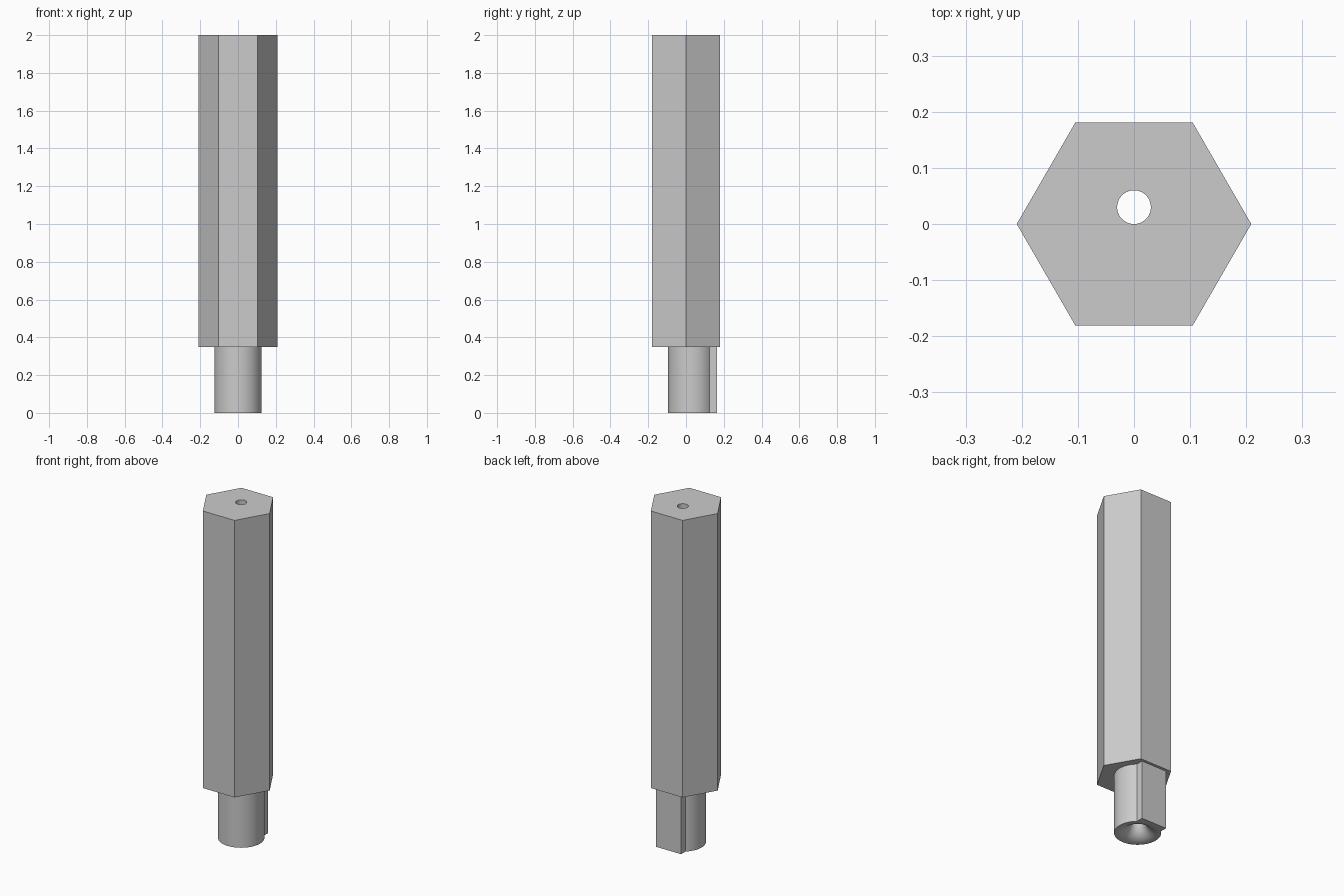
import bpy, bmesh, math

if "Cube" in bpy.data.objects:
    bpy.data.objects.remove(bpy.data.objects["Cube"])

steel = bpy.data.materials.new("grey steel")
steel.diffuse_color = (0.6, 0.6, 0.6, 1)
steel.use_nodes = True
steel.node_tree.nodes["Principled BSDF"].inputs["Base Color"].default_value = steel.diffuse_color

CY = 0.03       # bore and stem are offset towards the back
STEP = 0.35     # height where the hex shaft starts


def make_object(name, bm):
    bmesh.ops.recalc_face_normals(bm, faces=bm.faces[:])
    me = bpy.data.meshes.new(name)
    bm.to_mesh(me)
    bm.free()
    ob = bpy.data.objects.new(name, me)
    bpy.context.collection.objects.link(ob)
    me.materials.append(steel)
    return ob


def prism(name, outline, z0, z1):
    bm = bmesh.new()
    face = bm.faces.new([bm.verts.new((x, y, z0)) for x, y in outline])
    ext = bmesh.ops.extrude_face_region(bm, geom=[face], use_keep_orig=True)
    for v in ext["geom"]:
        if isinstance(v, bmesh.types.BMVert):
            v.co.z = z1
    return make_object(name, bm)


def lathe(name, profile, n=64):
    bm = bmesh.new()
    rings = [[bm.verts.new((r * math.cos(2 * math.pi * i / n),
                            CY + r * math.sin(2 * math.pi * i / n), z))
              for i in range(n)] for r, z in profile]
    for a, b in zip(rings, rings[1:]):
        for i in range(n):
            j = (i + 1) % n
            bm.faces.new((a[i], a[j], b[j], b[i]))
    bm.faces.new(rings[0])
    bm.faces.new(rings[-1])
    return make_object(name, bm)


# Hexagonal shaft
hexagon = [(0.209 * math.cos(math.radians(60 * i)),
            0.209 * math.sin(math.radians(60 * i))) for i in range(6)]
shaft = prism("hex_shaft", hexagon, STEP, 2.0)

# Round stem with a rectangular key on its back
R, KEY_X, KEY_Y = 0.125, 0.083, 0.165
a0 = math.pi - math.acos(KEY_X / R)
a1 = 2 * math.pi + math.acos(KEY_X / R)
outline = [(R * math.cos(a0 + (a1 - a0) * i / 56),
            CY + R * math.sin(a0 + (a1 - a0) * i / 56)) for i in range(57)]
outline += [(KEY_X, KEY_Y), (-KEY_X, KEY_Y)]
stem = prism("keyed_stem", outline, 0.0, STEP)

# Bore cutter: flared mouth at the bottom, straight hole to the top
MOUTH, HOLE, DEPTH = 0.118, 0.03, 0.10
profile = [(MOUTH, -0.05)]
for i in range(13):
    t = math.pi / 2 * i / 12
    profile.append((MOUTH - (MOUTH - HOLE) * math.sin(t),
                    DEPTH - DEPTH * math.cos(t)))
profile.append((HOLE, 2.1))
cutter = lathe("bore_cutter", profile)
cutter.hide_render = True

for ob in (shaft, stem):
    mod = ob.modifiers.new("bore", 'BOOLEAN')
    mod.operation = 'DIFFERENCE'
    mod.solver = 'EXACT'
    mod.object = cutter
    bpy.ops.object.select_all(action='DESELECT')
    ob.select_set(True)
    bpy.context.view_layer.objects.active = ob
    bpy.ops.object.modifier_apply(modifier=mod.name)
    bpy.ops.object.shade_smooth_by_angle(angle=math.radians(30))

bpy.data.objects.remove(cutter)
